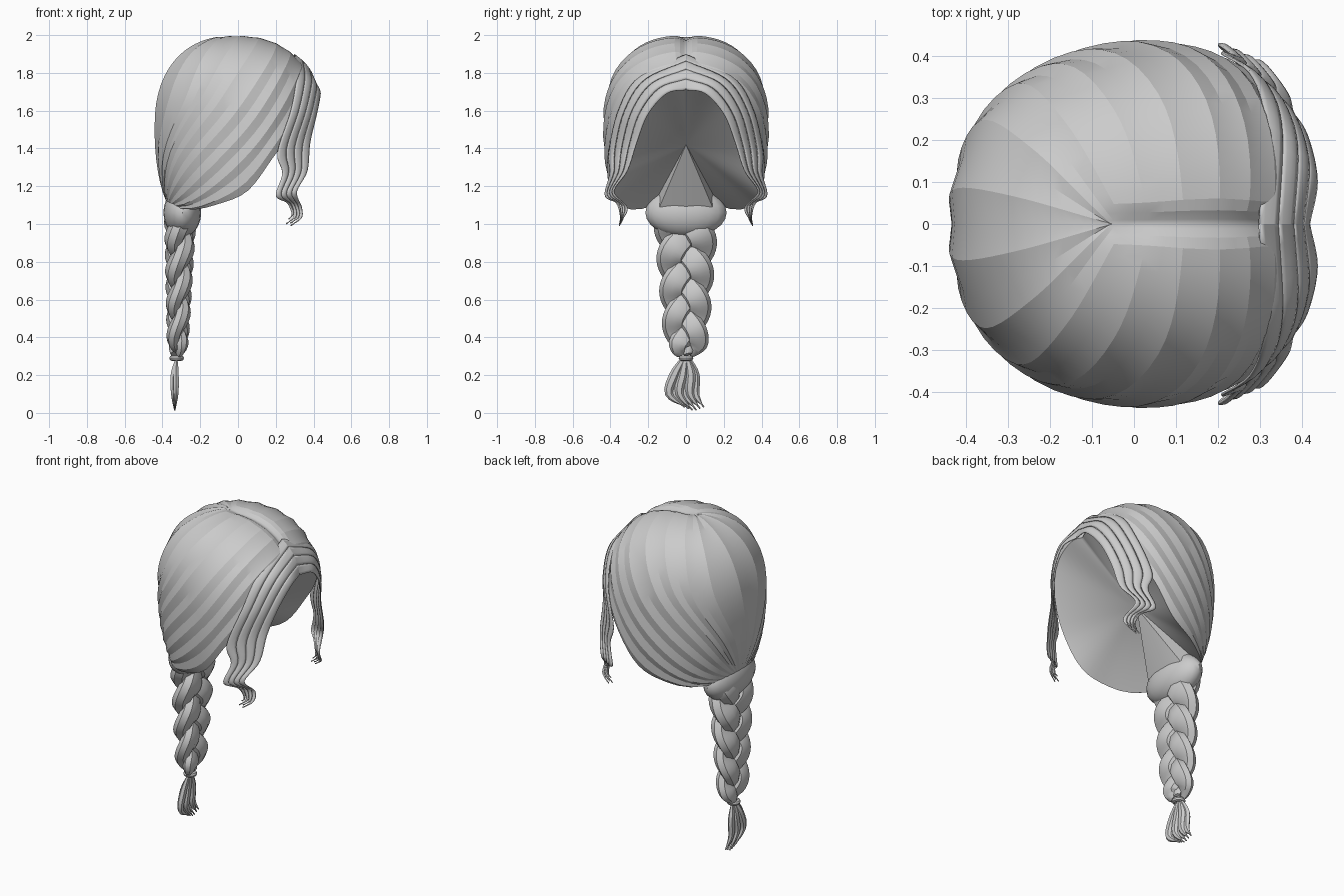
import bpy, bmesh, math
from mathutils import Vector

cube = bpy.data.objects.get("Cube")
if cube:
    bpy.data.objects.remove(cube)

hair = bpy.data.materials.new("hair_grey")
hair.use_nodes = True
GREY = (0.6, 0.6, 0.6, 1)
hair.diffuse_color = GREY
hair.node_tree.nodes["Principled BSDF"].inputs["Base Color"].default_value = GREY


def spline(points, t):
    """Point at t in 0..1 on a smooth curve through the points."""
    n = len(points) - 1
    i = min(int(t * n), n - 1)
    f = t * n - i
    b, c = Vector(points[i]), Vector(points[i + 1])
    a = Vector(points[i - 1]) if i else 2 * b - c
    d = Vector(points[i + 2]) if i + 2 <= n else 2 * c - b
    return b + f / 2 * (c - a + f * (2*a - 5*b + 4*c - d + f * (3*(b - c) + d - a)))


def finish(name, bm, mirror=False, thickness=0, angle=35):
    mesh = bpy.data.meshes.new(name)
    bm.to_mesh(mesh)
    bm.free()
    mesh.materials.append(hair)
    ob = bpy.data.objects.new(name, mesh)
    bpy.context.collection.objects.link(ob)
    bpy.ops.object.select_all(action='DESELECT')
    ob.select_set(True)
    bpy.context.view_layer.objects.active = ob
    bpy.ops.object.shade_smooth_by_angle(angle=math.radians(angle))
    if thickness:
        mod = ob.modifiers.new("thickness", 'SOLIDIFY')
        mod.thickness = thickness
    if mirror:
        mod = ob.modifiers.new("mirror", 'MIRROR')
        mod.use_axis = (False, True, False)
        mod.merge_threshold = 0.001


def add_grid(bm, rows, closed=False):
    verts = [[bm.verts.new(p) for p in row] for row in rows]
    n = len(rows[0])
    for r, s in zip(verts, verts[1:]):
        for c in range(n if closed else n - 1):
            d = (c + 1) % n
            bm.faces.new((r[c], r[d], s[d], s[c]))
    if closed:
        bm.faces.new(verts[0][::-1])
        bm.faces.new(verts[-1])


def add_tube(bm, path, radii, sides=8):
    """Sweep an ellipse (side radius, depth radius) along a path."""
    rows = []
    for i, p in enumerate(path):
        tangent = path[min(i + 1, len(path) - 1)] - path[max(i - 1, 0)]
        side = tangent.cross(Vector((1, 0, 0))).normalized()
        depth = side.cross(tangent).normalized()
        a, b = radii[i]
        rows.append([p + side * a * math.cos(w) + depth * b * math.sin(w)
                     for w in (math.tau * k / sides for k in range(sides))])
    add_grid(bm, rows, closed=True)


# Scalp: flat locks sweep from the parting to the nape over a rounded head form
CENTRE = Vector((0, 0, 1.53))
GUIDES = [
    [(-.05, 0, 2), (-.27, 0, 1.9), (-.41, 0, 1.7), (-.44, 0, 1.4), (-.38, 0, 1.12)],
    [(-.05, 0, 2), (-.22, .2, 1.9), (-.33, .27, 1.65), (-.4, .14, 1.35), (-.38, .03, 1.12)],
    [(.05, 0, 2), (-.03, .25, 1.9), (-.18, .39, 1.68), (-.34, .25, 1.38), (-.38, .06, 1.12)],
    [(.2, 0, 1.97), (.14, .29, 1.83), (-.03, .42, 1.58), (-.27, .31, 1.3), (-.37, .09, 1.11)],
    [(.33, 0, 1.9), (.27, .27, 1.76), (.1, .42, 1.47), (-.17, .36, 1.2), (-.35, .13, 1.11)],
    [(.42, 0, 1.75), (.37, .22, 1.66), (.2, .39, 1.37), (.05, .385, 1.18),
     (-.12, .34, 1.11), (-.33, .17, 1.11)],
]


def on_head(p, bump):
    d = p - CENTRE
    axes = (.425 if d.x > 0 else .435, .43 + .08 * min(d.x, 0), .465 if d.z > 0 else .73)
    size = sum(abs(c / a) ** 2.3 for c, a in zip(d, axes)) ** (1 / 2.3)
    d *= (1 + bump) / size
    # Cleft along the parting
    front = min(max((d.x + .1) / .1, 0), 1)
    if d.z > 0:
        d *= 1 - .045 * front * math.exp(-(d.y / .03) ** 2)
    return CENTRE + d


BANDS, STEPS = 18, 26
rows = []
for r in range(STEPS + 1):
    t = (r / STEPS) ** 1.4
    across = [spline(g, t) for g in GUIDES]
    rise = .022 * math.sin(math.pi * t) ** .6
    rows.append([on_head(spline(across, k / BANDS), rise * (k % 2)) for k in range(BANDS + 1)])
bm = bmesh.new()
add_grid(bm, rows)
bmesh.ops.remove_doubles(bm, verts=bm.verts, dist=.0004)
finish("scalp_hair", bm, mirror=True, angle=14)

# Inner lining: a fan from the hairline to the middle of the head
bm = bmesh.new()
apex = bm.verts.new((-.02, 0, 1.42))
rim = [row[-1] for row in rows] + [Vector((-.22, .14, 1.09)), Vector((-.2, 0, 1.09))]
ring = [bm.verts.new(p) for p in rim]
for a, b in zip(ring, ring[1:]):
    bm.faces.new((apex, a, b))
finish("inner_lining", bm, mirror=True, angle=40)

# Face-framing locks: strips between a rear and a front edge, with curled tips
REAR = [(.3, 0, 1.9), (.31, .25, 1.78), (.28, .36, 1.6), (.21, .41, 1.38), (.235, .405, 1.27),
        (.2, .43, 1.15), (.26, .37, 1.11), (.28, .35, 1.05), (.24, .35, 1.01)]
FRONT = [(.42, 0, 1.71), (.435, .1, 1.69), (.415, .2, 1.58), (.38, .26, 1.43), (.365, .31, 1.28),
         (.31, .38, 1.17), (.335, .31, 1.09), (.335, .33, 1.03), (.28, .36, .985)]
bm = bmesh.new()
for lock, end in enumerate((.94, 1, .97, .99)):
    strip = []
    for r in range(41):
        t = end * r / 40
        a, b = spline(REAR, t), spline(FRONT, t)
        width = max(min(1, (end - t) / .14) ** .7, .03)
        row = []
        for c in range(5):
            f = c / 4
            v = (lock + .5 + (f - .5) * width) / 4
            p = a.lerp(b, v)
            out = Vector((p.x, p.y, .25 * (1 - t))).normalized()
            crown = .026 * math.sin(math.pi * v) * max(0, 1 - 2 * t)
            lift = (.005 * math.sin(math.pi * f) + .004 * f) * min(1, t * 8) * width
            row.append(p + out * (crown + lift))
        strip.append(row)
    add_grid(bm, strip)
finish("face_framing_locks", bm, mirror=True, thickness=.006)

# Gathered root of the braid
bm = bmesh.new()
bmesh.ops.create_uvsphere(bm, u_segments=20, v_segments=12, radius=1)
for v in bm.verts:
    v.co = Vector((-.295 + .1 * v.co.x, .215 * v.co.y, 1.06 + .13 * v.co.z))
finish("braid_root", bm)

# Three woven strands
bm = bmesh.new()
N = 54
for k in range(3):
    path, radii = [], []
    for i in range(N + 1):
        s = i / N
        w = 1 - .36 * s
        phase = math.tau * (1.46 * s - .07 + k / 3)
        pull = min(1, (1.02 - s) / .1) ** .5
        plump = w * pull * (.95 + .15 * abs(math.sin(phase)))
        path.append(Vector((-.305 - .015 * s + .032 * w * math.sin(2 * phase),
                            .09 * w * pull * math.sin(phase), 1.06 - .75 * s)))
        radii.append((.08 * plump, .053 * plump))
    add_tube(bm, path, radii)
finish("braid", bm, angle=40)

# Hair tie
bpy.ops.mesh.primitive_torus_add(location=(-.325, 0, .29), major_radius=.024, minor_radius=.015,
                                 major_segments=16, minor_segments=8)
tie = bpy.context.object
tie.name = "hair_tie"
tie.data.materials.append(hair)
bpy.ops.object.shade_smooth_by_angle()

# Loose tail below the tie, swept to one side at the tips
bm = bmesh.new()
for k in range(6):
    s = k / 2.5 - 1
    x = -.335 + .007 * (-1) ** k
    curve = [(-.325, s * .012, .29), (x, s * .055 - .008, .2), (x, s * .07 - .02, .1),
             (-.335, s * .05 + .045, .01 + .02 * abs(s))]
    ts = [i / 12 for i in range(13)]
    add_tube(bm, [spline(curve, t) for t in ts],
             [(.004 + .022 * math.sin(math.pi * min(t + .08, 1)) ** .8,
               .004 + .013 * math.sin(math.pi * (1 - t) ** 1.2)) for t in ts], 6)
finish("braid_tail", bm)
